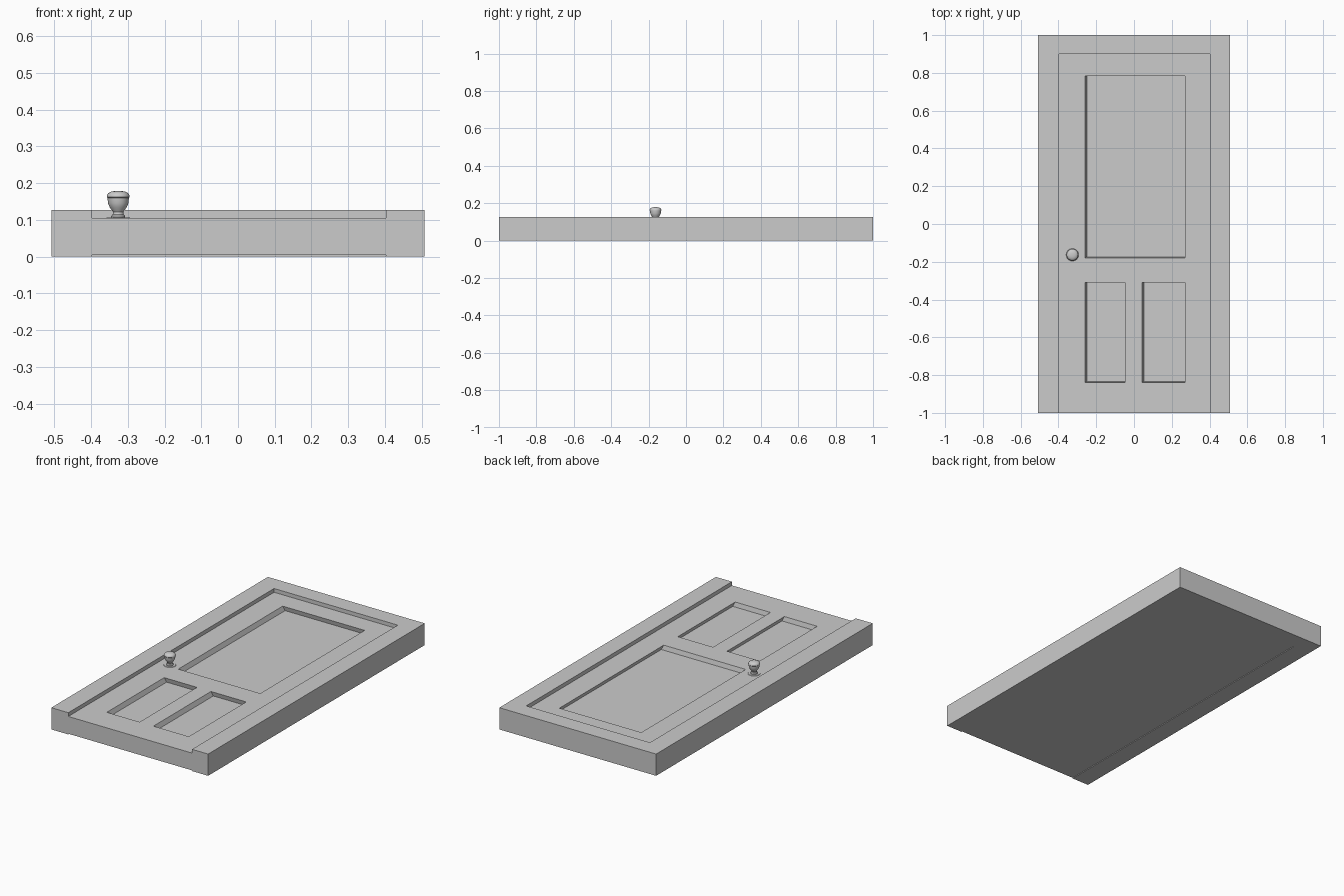
import bpy
import bmesh
import math
from mathutils import Matrix

if "Cube" in bpy.data.objects:
    bpy.data.objects.remove(bpy.data.objects["Cube"], do_unlink=True)

# One plain grey for every part
grey = bpy.data.materials.new("plain grey")
grey.use_nodes = True
grey.diffuse_color = (0.6, 0.6, 0.6, 1)
grey.node_tree.nodes["Principled BSDF"].inputs["Base Color"].default_value = (0.6, 0.6, 0.6, 1)


def add_object(name, bm):
    bmesh.ops.recalc_face_normals(bm, faces=bm.faces)
    mesh = bpy.data.meshes.new(name)
    bm.to_mesh(mesh)
    bm.free()
    mesh.materials.append(grey)
    obj = bpy.data.objects.new(name, mesh)
    bpy.context.collection.objects.link(obj)
    return obj


def prism(name, outline, z0, z1, shift=(0, 0)):
    """Extrude an outline from z0 up to z1; shift slides the lower end."""
    bm = bmesh.new()
    low = [bm.verts.new((x + shift[0], y + shift[1], z0)) for x, y in outline]
    high = [bm.verts.new((x, y, z1)) for x, y in outline]
    bm.faces.new(low)
    bm.faces.new(high)
    for i in range(len(outline)):
        j = (i + 1) % len(outline)
        bm.faces.new((low[i], low[j], high[j], high[i]))
    return add_object(name, bm)


def rectangle(x0, x1, y0, y1):
    return [(x0, y0), (x1, y0), (x1, y1), (x0, y1)]


W, L, FRAME_TOP = 0.507, 1.0, 0.127
DOOR_L, DOOR_R, DOOR_END = -0.397, 0.403, 0.90
DOOR_BOTTOM, DOOR_TOP, DEPTH = 0.004, 0.105, 0.026

# Door frame: two jambs and a head in one piece
prism("door_frame", [(-W, -L), (DOOR_L, -L), (DOOR_L, DOOR_END), (DOOR_R, DOOR_END),
                     (DOOR_R, -L), (W, -L), (W, L), (-W, L)], 0, FRAME_TOP)

# Door leaf with three recessed panels whose floors are slightly offset
door = prism("door_leaf", rectangle(DOOR_L, DOOR_R, -L, DOOR_END), DOOR_BOTTOM, DOOR_TOP)
panels = [(-0.26, 0.27, -0.18, 0.784),
          (-0.26, -0.048, -0.84, -0.31),
          (0.042, 0.27, -0.84, -0.31)]
bpy.context.view_layer.objects.active = door
for panel in panels:
    cutter = prism("panel_cutter", rectangle(*panel), DOOR_TOP - DEPTH, DOOR_TOP + DEPTH,
                   shift=(0.022, 0.013))
    cutter.location = (-0.011, -0.0065, 0)
    cutter.hide_render = True
    bpy.context.view_layer.update()
    cut = door.modifiers.new("panel_cut", "BOOLEAN")
    cut.operation = "DIFFERENCE"
    cut.solver = "EXACT"
    cut.object = cutter
    bpy.ops.object.modifier_apply(modifier=cut.name)
    bpy.data.objects.remove(cutter, do_unlink=True)


def lathe(name, profile, location, steps=32):
    """Spin a radius and height profile around the vertical axis."""
    bm = bmesh.new()
    verts = [bm.verts.new((r, 0, z)) for r, z in profile]
    edges = [bm.edges.new(pair) for pair in zip(verts, verts[1:])]
    bmesh.ops.spin(bm, geom=verts + edges, axis=(0, 0, 1), cent=(0, 0, 0),
                   angle=math.tau, steps=steps)
    bmesh.ops.remove_doubles(bm, verts=bm.verts, dist=0.00005)
    bmesh.ops.transform(bm, matrix=Matrix.Translation(location), verts=bm.verts)
    obj = add_object(name, bm)
    bpy.ops.object.select_all(action="DESELECT")
    obj.select_set(True)
    bpy.context.view_layer.objects.active = obj
    bpy.ops.object.shade_smooth_by_angle(angle=math.radians(35))
    return obj


# Knob with its round backing plate
KNOB = (-0.326, -0.163, DOOR_TOP)
lathe("knob_plate", [(0, 0), (0.033, 0), (0.031, 0.002), (0, 0.002)], KNOB)
lathe("door_knob", [(0, 0.001), (0.019, 0.001), (0.019, 0.006), (0.015, 0.01), (0.014, 0.016),
                    (0.017, 0.021), (0.023, 0.029), (0.028, 0.041), (0.029, 0.055),
                    (0.031, 0.057), (0.031, 0.062), (0.027, 0.068), (0.019, 0.072),
                    (0.009, 0.074), (0, 0.074)], KNOB)
